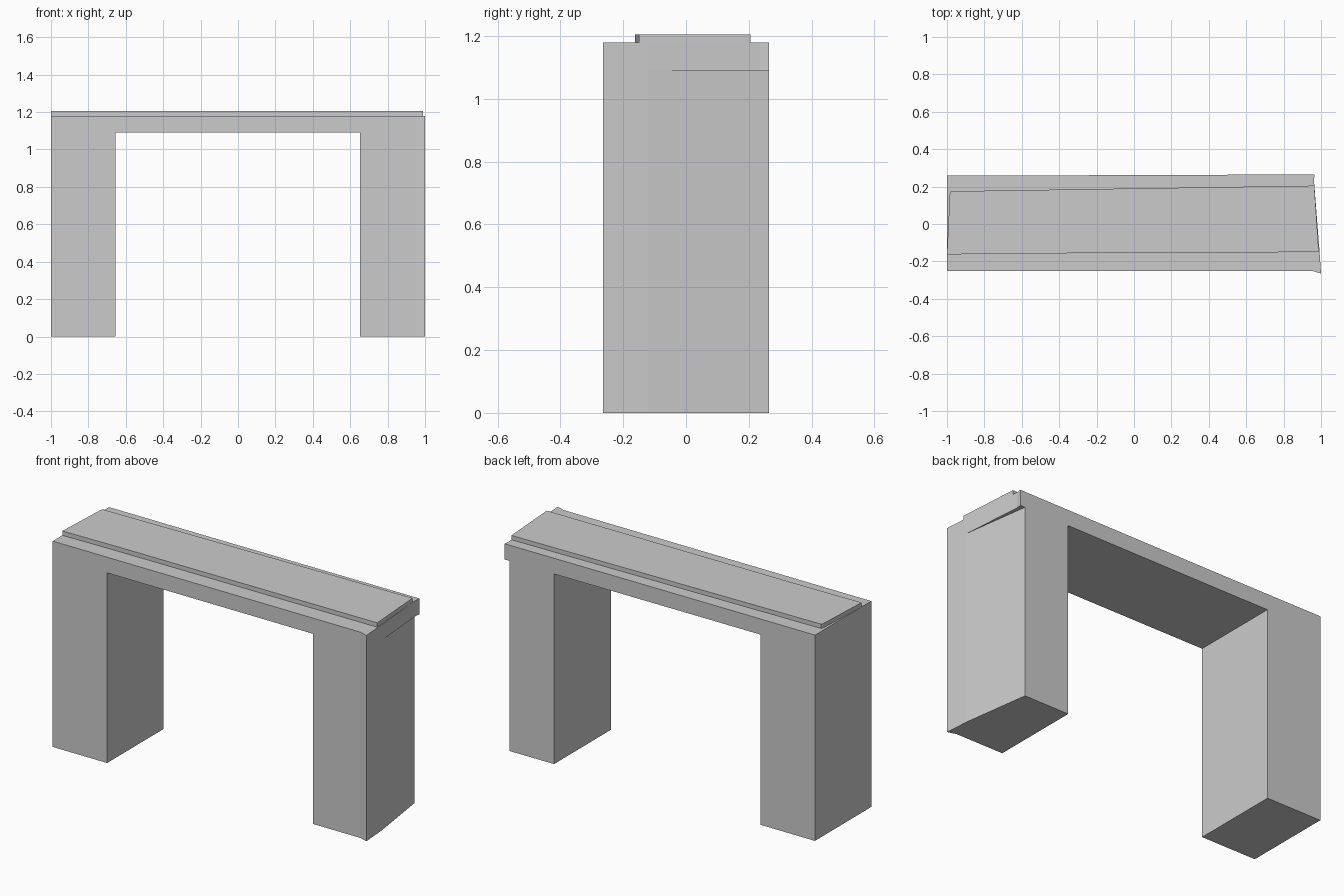
import bpy
import bmesh

if "Cube" in bpy.data.objects:
    bpy.data.objects.remove(bpy.data.objects["Cube"])


def prism(name, outline, z0, z1):
    """Extrude a counter-clockwise plan outline from z0 to z1."""
    bm = bmesh.new()
    face = bm.faces.new([bm.verts.new((x, y, z0)) for x, y in outline])
    ext = bmesh.ops.extrude_face_region(bm, geom=[face], use_keep_orig=True)
    verts = [g for g in ext["geom"] if isinstance(g, bmesh.types.BMVert)]
    bmesh.ops.translate(bm, verts=verts, vec=(0, 0, z1 - z0))
    bmesh.ops.recalc_face_normals(bm, faces=bm.faces)
    mesh = bpy.data.meshes.new(name)
    bm.to_mesh(mesh)
    bm.free()
    obj = bpy.data.objects.new(name, mesh)
    bpy.context.collection.objects.link(obj)
    return obj


def cut(target, cutter):
    """Subtract the cutter, then remove it."""
    cutter.hide_render = True
    mod = target.modifiers.new("cut", "BOOLEAN")
    mod.operation = "DIFFERENCE"
    mod.solver = "EXACT"
    mod.object = cutter
    bpy.context.view_layer.objects.active = target
    bpy.ops.object.modifier_apply(modifier=mod.name)
    bpy.data.objects.remove(cutter, do_unlink=True)


UNDERSIDE, SHELF, TOP = 1.09, 1.18, 1.205

# Gateway block: slightly irregular plan, full height
frame = prism("gateway_frame", [
    (-1, -0.25), (0.95, -0.25), (1, -0.265), (0.99, -0.12),
    (0.962, 0.235), (0.966, 0.265), (-0.42, 0.26), (-1, 0.26)], 0, SHELF)

# Opening between the two legs
cut(frame, prism("opening_cutter", [
    (-0.655, -0.5), (0.652, -0.5), (0.652, 0.5), (-0.655, 0.5)],
    -0.2, UNDERSIDE))

# Right leg is set back under the lintel towards the rear
cut(frame, prism("setback_cutter", [
    (0.99, -0.12), (1.2, -0.12), (1.2, 0.4), (0.917, 0.4), (0.935, 0.265)],
    -0.2, UNDERSIDE))

# Thin raised slab along the top
prism("top_slab", [
    (-1, -0.163), (-0.7, -0.158), (0.988, -0.15),
    (0.964, 0.205), (-0.98, 0.175), (-0.985, 0.16)], SHELF, TOP)
